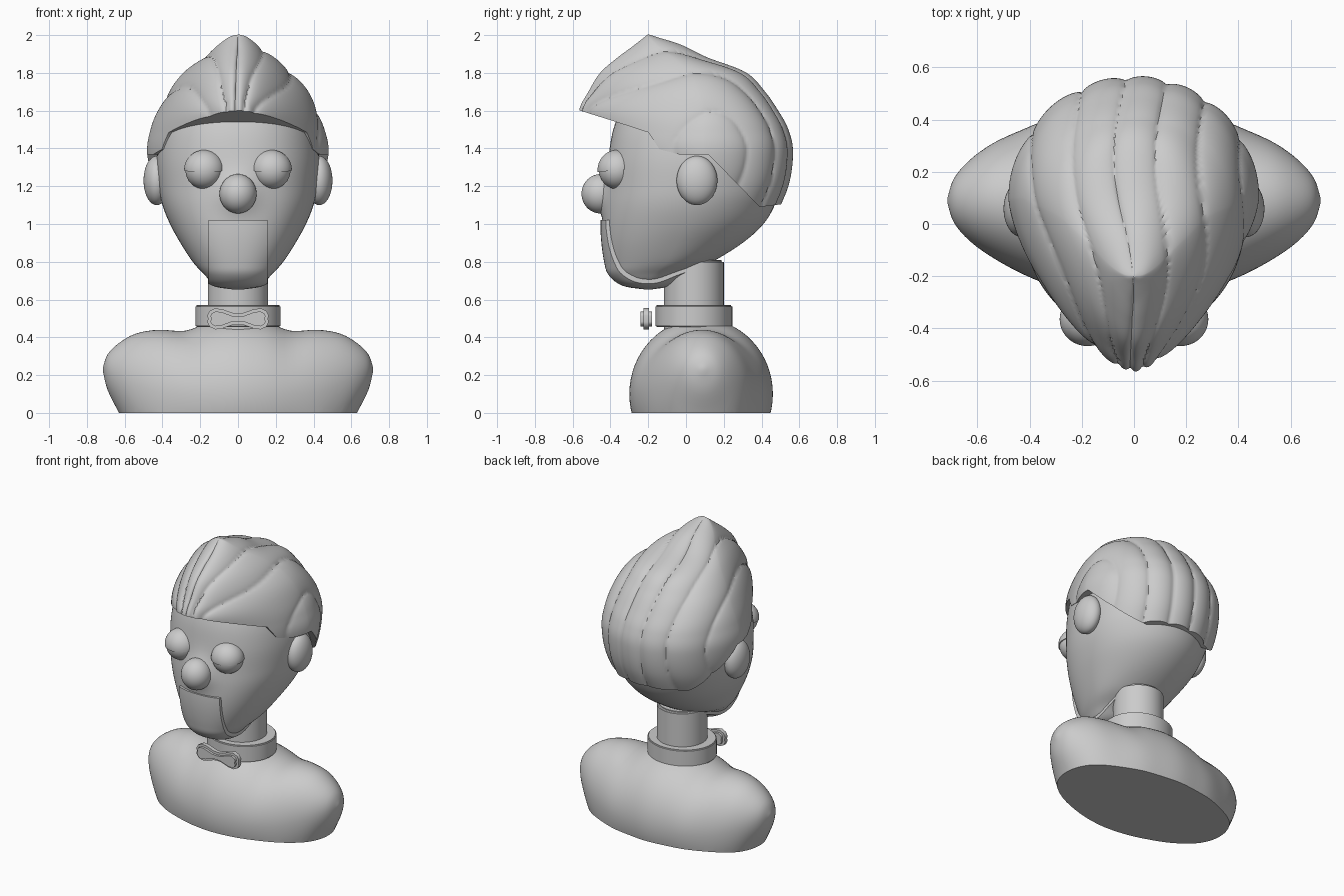
import bpy, bmesh, math
from mathutils import Vector

cube = bpy.data.objects.get("Cube")
if cube:
    bpy.data.objects.remove(cube, do_unlink=True)

grey = bpy.data.materials.new("plain grey")
grey.use_nodes = True
grey.diffuse_color = (0.6, 0.6, 0.6, 1)
grey.node_tree.nodes["Principled BSDF"].inputs["Base Color"].default_value = (0.6, 0.6, 0.6, 1)


def finish(bm, name, angle=40):
    bmesh.ops.recalc_face_normals(bm, faces=bm.faces)
    mesh = bpy.data.meshes.new(name)
    bm.to_mesh(mesh)
    bm.free()
    mesh.materials.append(grey)
    ob = bpy.data.objects.new(name, mesh)
    bpy.context.collection.objects.link(ob)
    smooth(ob, angle)
    return ob


def smooth(ob, angle=40):
    bpy.ops.object.select_all(action='DESELECT')
    ob.select_set(True)
    bpy.context.view_layer.objects.active = ob
    bpy.ops.object.shade_smooth_by_angle(angle=math.radians(angle))


def spline(rows, sub):
    """Smooth in-between stations for a loft."""
    out = []
    for i in range(len(rows) - 1):
        a, b, c, d = (rows[max(0, min(len(rows) - 1, i + k))] for k in (-1, 0, 1, 2))
        for j in range(sub):
            t = j / sub
            out.append([q + t / 2 * (r - p + t * (2*p - 5*q + 4*r - s + t * (3*(q - r) + s - p)))
                        for p, q, r, s in zip(a, b, c, d)])
    return out + [list(rows[-1])]


def loft(rings):
    """Skin closed rings of points and cap both ends."""
    bm = bmesh.new()
    vs = [[bm.verts.new(p) for p in ring] for ring in rings]
    n = len(vs[0])
    for a, b in zip(vs, vs[1:]):
        for i in range(n):
            bm.faces.new((a[i], a[(i + 1) % n], b[(i + 1) % n], b[i]))
    bm.faces.new(vs[0])
    bm.faces.new(vs[-1])
    bmesh.ops.recalc_face_normals(bm, faces=bm.faces)
    bm.normal_update()
    return bm


def spow(v, e):
    return math.copysign(abs(v) ** e, v)


def level_ring(row, n, p_front):
    """Horizontal outline from height, front, back, half width, middle."""
    z, front, back, half, mid = row
    pts = []
    for i in range(n):
        t = math.tau * i / n
        c, s = math.cos(t), math.sin(t)
        e = 2 / p_front if s < 0 else 1
        depth = mid - front if s < 0 else back - mid
        pts.append((half * spow(c, e), mid + depth * spow(s, e), z))
    return pts


def cut(bm, co, no):
    """Remove everything on the normal side and close the hole."""
    bmesh.ops.bisect_plane(bm, geom=bm.verts[:] + bm.edges[:] + bm.faces[:],
                           plane_co=co, plane_no=no, clear_outer=True)
    bmesh.ops.holes_fill(bm, edges=bm.edges[:], sides=0)


def ball(name, loc, size, lower=None):
    bm = bmesh.new()
    bmesh.ops.create_uvsphere(bm, u_segments=48, v_segments=32, radius=1)
    for v in bm.verts:
        v.co = Vector(a * b for a, b in zip(v.co, size)) + Vector(loc)
    if lower is not None:
        cut(bm, (0, loc[1], lower), (0, 0.1, -1))
    return finish(bm, name)


def tube(name, y, rx, ry, z0, z1, bevel):
    bm = bmesh.new()
    bmesh.ops.create_cone(bm, cap_ends=True, segments=64, radius1=1, radius2=1, depth=1)
    for v in bm.verts:
        v.co = (v.co.x * rx, y + v.co.y * ry, z0 + (v.co.z + 0.5) * (z1 - z0))
    rims = [e for e in bm.edges if abs(e.verts[0].co.z - e.verts[1].co.z) < 0.001]
    bmesh.ops.bevel(bm, geom=rims, offset=bevel, segments=3, affect='EDGES')
    return finish(bm, name)


# Shoulders: x, middle y, half depth, middle z, rise, drop
half = [(0, .08, .38, .10, .40, .40), (.15, .08, .365, .10, .38, .40),
        (.28, .085, .335, .10, .335, .40), (.42, .085, .28, .11, .33, .40),
        (.54, .09, .22, .15, .27, .32), (.63, .09, .155, .19, .18, .19),
        (.69, .09, .085, .22, .09, .10), (.715, .09, .01, .23, .01, .01)]
rows = [(-r[0],) + r[1:] for r in half[:0:-1]] + half
rings = []
for x, y, a, z, up, down in spline(rows, 4):
    angles = [math.tau * i / 64 for i in range(64)]
    rings.append([(x, y + a * math.cos(t), z + (up if math.sin(t) > 0 else down) * math.sin(t))
                  for t in angles])
bm = loft(rings)
cut(bm, (0, 0, 0), (0, 0, -1))
finish(bm, "shoulders")

# Neck and collar
tube("neck", .042, .16, .158, .42, .81, .012)
tube("collar", .042, .225, .203, .455, .57, .006)

# Bow tie
top = [(0, .527), (.03, .53), (.08, .548), (.12, .554), (.15, .54), (.163, .515), (.158, .498)]
outline = top + [(x, .996 - z) for x, z in top[-2::-1]]
outline += [(-x, z) for x, z in outline[-2:0:-1]]
bm = bmesh.new()
face = bm.faces.new([bm.verts.new((x, -.18, z)) for x, z in outline])
ext = bmesh.ops.extrude_face_region(bm, geom=[face])
for v in ext["geom"]:
    if isinstance(v, bmesh.types.BMVert):
        v.co.y = -.24
rims = [e for e in bm.edges if abs(e.verts[0].co.y - e.verts[1].co.y) < .001]
bmesh.ops.bevel(bm, geom=rims, offset=.016, segments=4, affect='EDGES')
finish(bm, "bow_tie", 60)

# Head: height, front, back, half width, middle
head_rows = [(.672, -.22, -.18, .03, -.2), (.69, -.33, -.08, .13, -.2), (.74, -.395, .01, .185, -.17),
             (.8, -.415, .14, .24, -.1), (.9, -.43, .3, .305, -.05), (1.0, -.435, .41, .36, 0),
             (1.1, -.43, .47, .4, .03), (1.2, -.42, .505, .42, .05), (1.35, -.41, .52, .43, .07),
             (1.5, -.385, .5, .41, .08), (1.62, -.33, .43, .36, .08), (1.74, -.2, .3, .25, .08),
             (1.8, 0, .16, .05, .08)]


def head_mesh():
    return loft([level_ring(r, 96, 2.25) for r in spline(head_rows, 5)])


bm = head_mesh()
for v in bm.verts:
    if v.co.y < 0:
        d = (v.co.x / .1) ** 2 + ((v.co.z - 1.16) / .1) ** 2
        v.co.y -= .055 * math.exp(-d)
finish(bm, "head")

# Hinged jaw panel
bm = head_mesh()
for v in bm.verts:
    v.co += v.normal * .018
for co, no in (((.155, 0, 0), (1, 0, 0)), ((-.155, 0, 0), (-1, 0, 0)),
               ((0, 0, 1.02), (0, 0, 1)), ((0, 0, 0), (0, 1, 0))):
    cut(bm, co, no)
finish(bm, "jaw")

# Nose, eyes, eyelids and ears
ball("nose", (0, -.453, 1.16), (.098, .1, .104))
for side, sx in (("left", 1), ("right", -1)):
    ball(side + "_eye", (.178 * sx, -.365, 1.285), (.1, .096, .1))
    ball(side + "_eyelid", (.178 * sx, -.365, 1.287), (.107, .103, .105), 1.285)
    ball(side + "_ear", (.43 * sx, .058, 1.23), (.07, .108, .13))

# Hair: swept-up dome, pointed at the front, scalloped into locks
hair_rows = [(1.0, -.28, .45, .37, .1), (1.2, -.4, .54, .45, .1), (1.38, -.5, .565, .478, .1),
             (1.5, -.54, .54, .46, .1), (1.6, -.563, .485, .425, .1), (1.7, -.515, .415, .37, .07),
             (1.8, -.455, .315, .285, .03), (1.88, -.37, .11, .19, -.06), (1.95, -.28, -.03, .1, -.15),
             (1.99, -.225, -.15, .045, -.19), (2.005, -.205, -.195, .005, -.2)]
bm = loft([level_ring(r, 240, 1.55) for r in spline(hair_rows, 8)])
for v in bm.verts:
    u = min(1, max(0, (.1 - v.co.y) / .7))
    s = v.co.x / (.475 * max(.15, 1 - u ** 1.6) ** .65)
    s += .08 * math.sin(v.co.y * 6)
    lobe = abs(math.sin(math.pi * (s * 2.9 + .25))) ** .5
    out = (v.co - Vector((0, .05, 1.35))).normalized()
    v.co += out * .022 * (lobe - .85) * min(1, (2.03 - v.co.z) / .1)
hair = finish(bm, "hair", 50)

# Trim the hairline with a side profile
edge = [(-.7, 1.63), (-.56, 1.6), (-.4, 1.55), (-.2, 1.485), (-.14, 1.395), (-.03, 1.367), (.12, 1.367),
        (.39, 1.09), (.51, 1.105), (.7, 1.15), (.7, 2.2), (-.7, 2.2)]
bm = loft([[(x, y, z) for y, z in edge] for x in (-.8, .8)])
cutter = finish(bm, "hairline_cutter")
cutter.hide_render = True
mod = hair.modifiers.new("hairline", 'BOOLEAN')
mod.operation = 'INTERSECT'
mod.solver = 'EXACT'
mod.object = cutter
bpy.context.view_layer.objects.active = hair
bpy.ops.object.modifier_move_to_index(modifier=mod.name, index=0)
bpy.ops.object.modifier_apply(modifier=mod.name)
bpy.data.objects.remove(cutter, do_unlink=True)
smooth(hair, 40)
